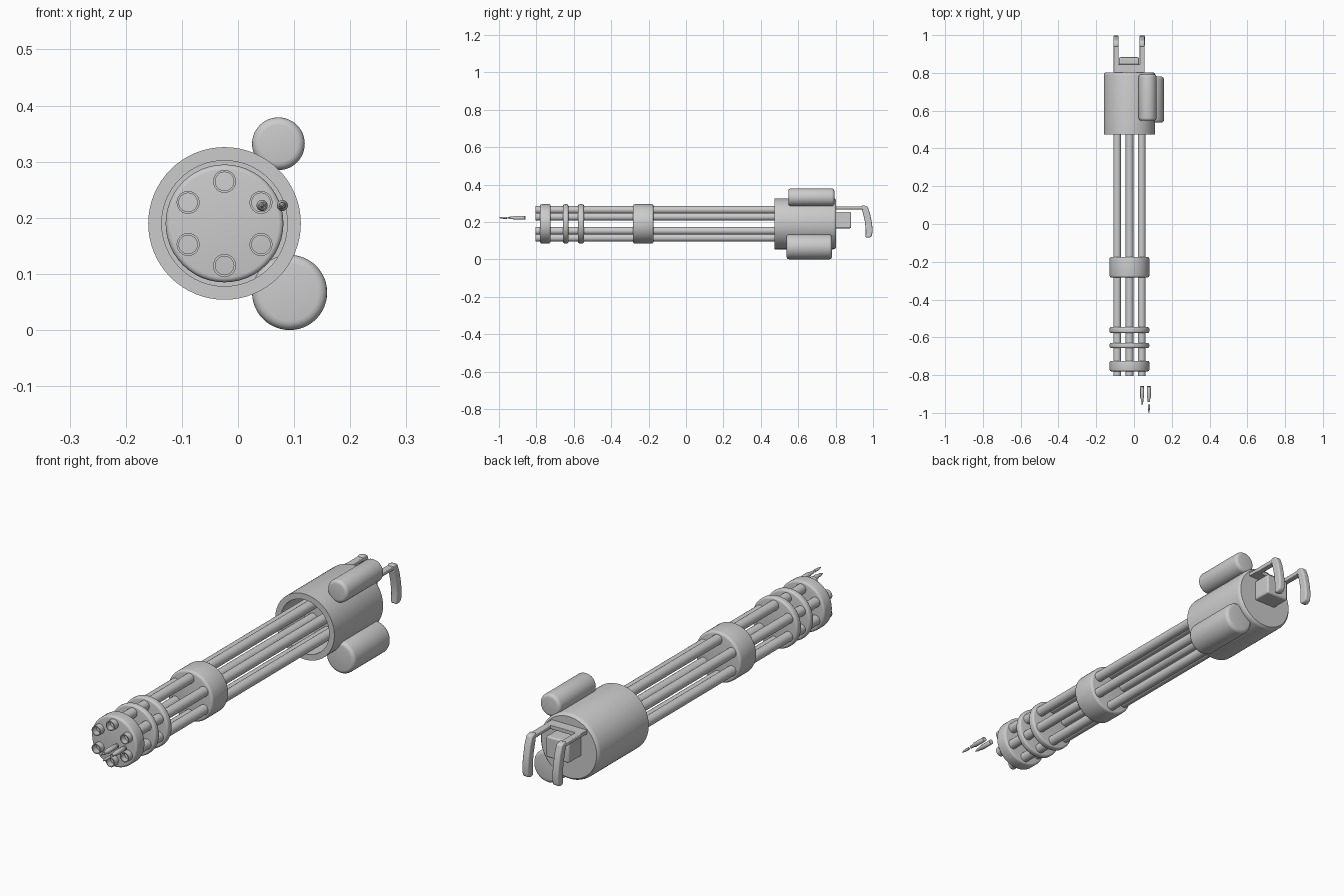
import bpy, bmesh, math

if "Cube" in bpy.data.objects:
    bpy.data.objects.remove(bpy.data.objects["Cube"])

AX, AZ = -0.024, 0.190  # main axis of the gun


def finish(name, bm, bevel=0.0, angle=35):
    bmesh.ops.remove_doubles(bm, verts=bm.verts, dist=1e-5)
    bmesh.ops.recalc_face_normals(bm, faces=bm.faces)
    me = bpy.data.meshes.new(name)
    bm.to_mesh(me)
    bm.free()
    ob = bpy.data.objects.new(name, me)
    bpy.context.collection.objects.link(ob)
    if bevel:
        m = ob.modifiers.new("bevel", 'BEVEL')
        m.width, m.segments = bevel, 3
        m.limit_method = 'ANGLE'
    bpy.ops.object.select_all(action='DESELECT')
    ob.select_set(True)
    bpy.context.view_layer.objects.active = ob
    bpy.ops.object.shade_smooth_by_angle(angle=math.radians(angle))
    return ob


def lathe(name, x, z, profile, n=48):
    """Revolve (radius, y) points around an axis parallel to y."""
    bm = bmesh.new()
    rings = []
    for r, y in profile:
        if r == 0:
            rings.append([bm.verts.new((x, y, z))] * n)
        else:
            rings.append([bm.verts.new((x + r * math.cos(2 * math.pi * i / n), y,
                                        z + r * math.sin(2 * math.pi * i / n))) for i in range(n)])
    for a, b in zip(rings, rings[1:]):
        for i in range(n):
            j = (i + 1) % n
            bm.faces.new(list(dict.fromkeys((a[i], a[j], b[j], b[i]))))
    return finish(name, bm)


def rounded_drum(name, x, z, r, y0, y1, b, n=48):
    """Solid cylinder with rounded rims."""
    arc = [(b * math.sin(t * math.pi / 8), b * math.cos(t * math.pi / 8)) for t in range(5)]
    front = [(r - b + s, y0 + b - c) for s, c in arc]
    back = [(r - b + s, y1 - b + c) for s, c in reversed(arc)]
    return lathe(name, x, z, [(0, y0)] + front + back + [(0, y1)], n)


def box(name, x0, x1, y0, y1, z0, z1, bevel):
    bm = bmesh.new()
    bmesh.ops.create_cube(bm, size=1)
    for v in bm.verts:
        v.co = ((x0 + x1) / 2 + v.co.x * (x1 - x0), (y0 + y1) / 2 + v.co.y * (y1 - y0),
                (z0 + z1) / 2 + v.co.z * (z1 - z0))
    return finish(name, bm, bevel)


def side_extrude(name, pts, x0, x1, bevel):
    """Extrude a (y, z) outline along x."""
    bm = bmesh.new()
    a = [bm.verts.new((x0, y, z)) for y, z in pts]
    b = [bm.verts.new((x1, y, z)) for y, z in pts]
    bm.faces.new(a)
    bm.faces.new(b[::-1])
    for i in range(len(pts)):
        j = (i + 1) % len(pts)
        bm.faces.new((a[i], a[j], b[j], b[i]))
    return finish(name, bm, bevel, 50)


# Motor housing with open recessed front
lathe("housing", AX, AZ, [(0, 0.62), (0.112, 0.62), (0.112, 0.473), (0.136, 0.473), (0.136, 0.788),
                          (0.134, 0.796), (0.127, 0.803), (0, 0.803)], 64)

# Six hollow barrels
for k in range(6):
    a = math.radians(90 + 60 * k)
    lathe(f"barrel_{k + 1}", AX + 0.075 * math.cos(a), AZ + 0.075 * math.sin(a),
          [(0, -0.70), (0.0165, -0.70), (0.0165, -0.805), (0.0205, -0.805), (0.0205, 0.63), (0, 0.63)], 24)

# Clamping discs around the barrels
for name, y0, y1, b in (("muzzle_clamp", -0.780, -0.724, 0.009), ("front_ring", -0.657, -0.629, 0.009),
                        ("second_ring", -0.577, -0.546, 0.009), ("middle_clamp", -0.283, -0.174, 0.010)):
    rounded_drum(name, AX, AZ, 0.105, y0, y1, b)

# Side canisters
rounded_drum("upper_canister", 0.072, 0.332, 0.047, 0.547, 0.793, 0.014)
rounded_drum("lower_canister", 0.092, 0.067, 0.067, 0.537, 0.781, 0.016)

# Rear block, bridge plate and the two handles
box("rear_block", -0.079, 0.026, 0.79, 0.883, 0.166, 0.254, 0.007)
box("bridge_plate", -0.108, 0.056, 0.79, 0.846, 0.267, 0.283, 0.002)
grip = [(0.937, 0.286), (0.950, 0.289), (0.970, 0.283), (0.984, 0.245), (0.994, 0.195), (0.998, 0.155),
        (0.994, 0.124), (0.978, 0.115), (0.960, 0.118), (0.961, 0.160), (0.956, 0.205), (0.944, 0.255)]
for side, cx in (("left", -0.095), ("right", 0.043)):
    box(side + "_handle_arm", cx - 0.013, cx + 0.013, 0.79, 0.96, 0.267, 0.283, 0.003)
    side_extrude(side + "_grip", grip, cx - 0.014, cx + 0.014, 0.006)

# Whole round, then a spent case with its separate bullet
case = [(0, -0.857), (0.010, -0.857), (0.010, -0.861), (0.008, -0.863), (0.010, -0.867),
        (0.010, -0.917), (0.0065, -0.928), (0.0065, -0.943)]
lathe("round_case", 0.043, 0.222, case + [(0, -0.943)], 20)
tip = [(0, 0), (0.0055, 0), (0.0055, -0.018), (0.004, -0.032), (0.0015, -0.043), (0, -0.044)]
lathe("round_bullet", 0.043, 0.222, [(r, y - 0.916) for r, y in tip], 20)
lathe("spent_case", 0.079, 0.222, case + [(0.0055, -0.943), (0.0055, -0.915), (0, -0.915)], 20)
lathe("loose_bullet", 0.079, 0.222, [(r, y - 0.956) for r, y in tip], 20)
